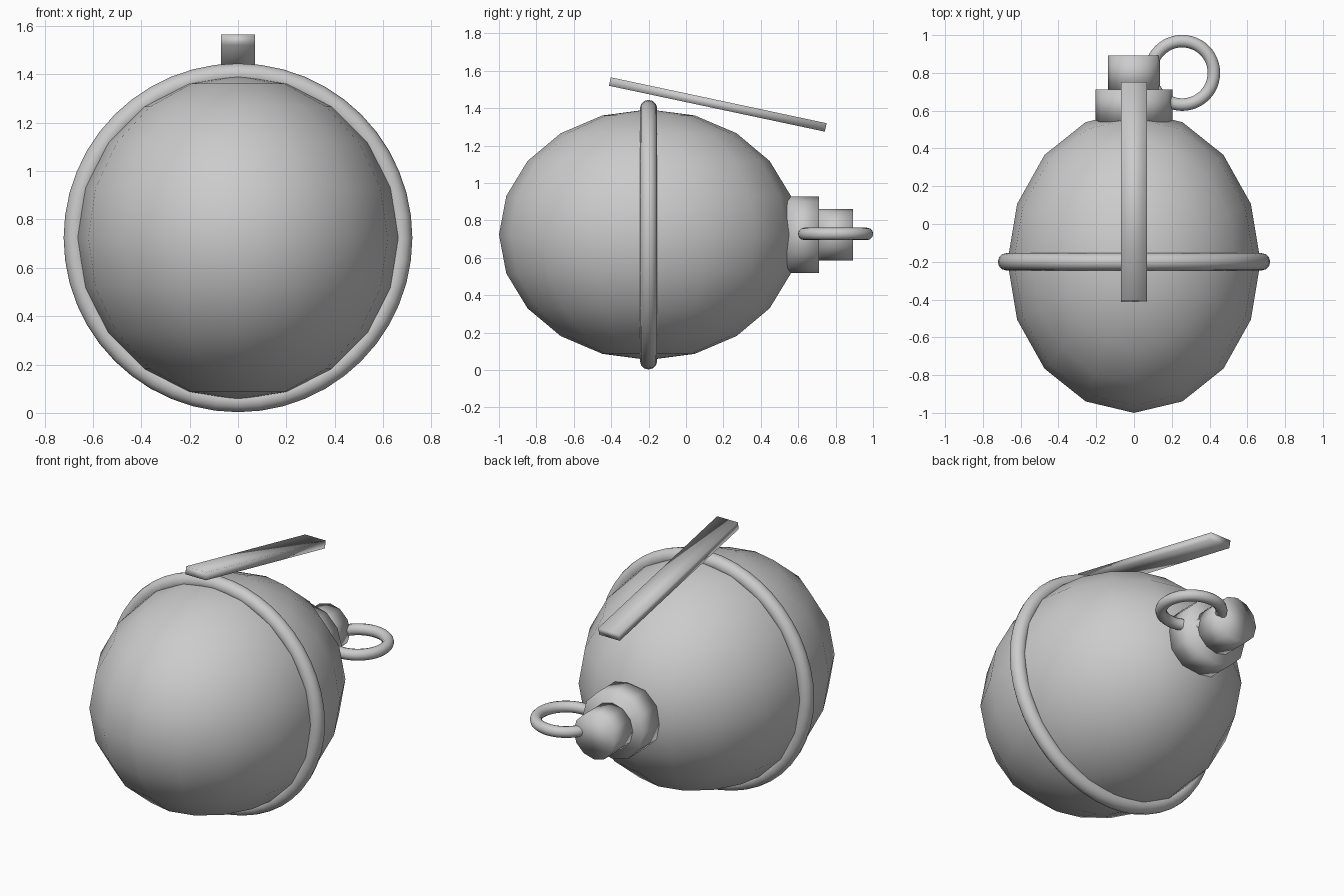
import bpy
from math import radians, pi

if "Cube" in bpy.data.objects:
    bpy.data.objects.remove(bpy.data.objects["Cube"])

Z = 0.724    # height of the long axis
BAND_Y = -0.2


def finish(name, scale=(1, 1, 1)):
    ob = bpy.context.object
    ob.name = name
    ob.scale = scale
    bpy.ops.object.transform_apply(location=False, rotation=False, scale=True)
    bpy.ops.object.shade_smooth()
    return ob


def ring(name, loc, rot, major, minor):
    bpy.ops.mesh.primitive_torus_add(location=loc, rotation=rot, major_radius=major,
                                     minor_radius=minor, major_segments=48, minor_segments=12)
    return finish(name)


def neck_part(name, radius, y0, y1):
    bpy.ops.mesh.primitive_cylinder_add(vertices=12, radius=radius, depth=y1 - y0,
                                        location=(0, (y0 + y1) / 2, Z),
                                        rotation=(pi / 2, 0, 0))
    return finish(name)


# egg-shaped low-poly body, poles up and down
bpy.ops.mesh.primitive_uv_sphere_add(segments=16, ring_count=10, radius=1,
                                     location=(0, BAND_Y, Z))
finish("body", (0.67, 0.8, 0.67))

# band around the middle
ring("band", (0, BAND_Y, Z), (pi / 2, 0, 0), 0.675, 0.046)

# stepped neck at the back
neck_part("collar", 0.205, 0.54, 0.712)
neck_part("cap", 0.138, 0.705, 0.893)

# pull ring lying flat beside the cap
ring("pull_ring", (0.255, 0.80, Z + 0.004), (0, 0, 0), 0.168, 0.033)

# tilted lever above the body
bpy.ops.mesh.primitive_cube_add(size=1, location=(0, 0.17, 1.42),
                                rotation=(radians(-12), 0, 0))
finish("lever", (0.14, 1.18, 0.046))
